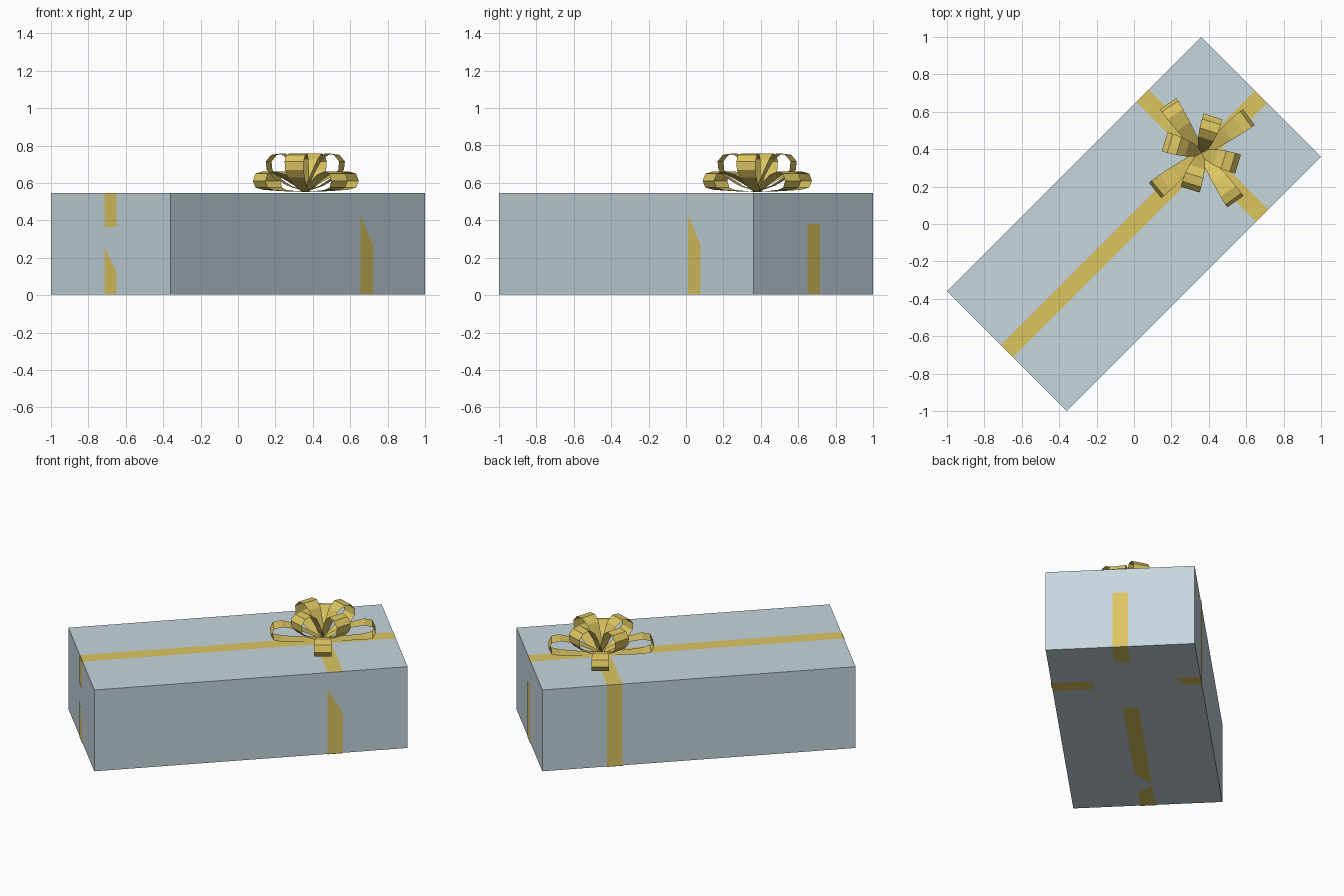
import bpy, math
from mathutils import Vector

if "Cube" in bpy.data.objects:
    bpy.data.objects.remove(bpy.data.objects["Cube"])

TURN = math.radians(45)          # the whole present sits diagonally
L, W, Z0, Z1 = 0.961, 0.452, 0.004, 0.546   # half length, half width, bottom, top
E = 0.003                        # ribbon offset from the paper
H = 0.047                        # half ribbon width
C = 0.517                        # where the cross ribbon sits along the box


def material(name, rgb):
    m = bpy.data.materials.new(name)
    m.diffuse_color = (*rgb, 1)
    m.use_nodes = True
    m.node_tree.nodes["Principled BSDF"].inputs["Base Color"].default_value = m.diffuse_color
    return m


paper = material("pale blue paper", (0.56, 0.68, 0.725))
gold = material("gold ribbon", (0.72, 0.56, 0.12))


def mesh_object(name, verts, faces, mat, turn=TURN):
    me = bpy.data.meshes.new(name)
    me.from_pydata(verts, [], faces)
    me.materials.append(mat)
    ob = bpy.data.objects.new(name, me)
    bpy.context.collection.objects.link(ob)
    ob.rotation_euler.z = turn
    return ob


def plate(name, axis, side, pts):
    """Flat ribbon piece on one box face; pts are the two other coordinates."""
    level = {0: side * (L + E), 1: side * (W + E), 2: Z1 + E if side > 0 else Z0 - E}[axis]
    vs = []
    for p in pts:
        q = list(p)
        q.insert(axis, level)
        vs.append(Vector(q))
    n = (vs[1] - vs[0]).cross(vs[2] - vs[0])
    if n[axis] * side < 0:
        vs.reverse()
    mesh_object(name, vs, [list(range(len(vs)))], gold)


def rect(a0, a1, b0, b1):
    return [(a0, b0), (a1, b0), (a1, b1), (a0, b1)]


# Box
bv = [(x, y, z) for z in (Z0, Z1) for x, y in ((-L, -W), (L, -W), (L, W), (-L, W))]
mesh_object("box", bv, [(3, 2, 1, 0), (4, 5, 6, 7), (0, 1, 5, 4), (1, 2, 6, 5),
                        (2, 3, 7, 6), (3, 0, 4, 7)], paper)

# Ribbon on the top
plate("ribbon_top_long", 2, 1, rect(-L, L, -H, H))
plate("ribbon_top_cross", 2, 1, rect(C - H, C + H, -W, W))

# Ribbon on the four sides (partly tucked into the paper)
plate("ribbon_end_upper", 0, -1, rect(-H, H, 0.365, Z1))
plate("ribbon_end_lower", 0, -1, [(H, Z0), (-H, Z0), (-H, 0.12), (H, 0.26)])
plate("ribbon_far_end", 0, 1, rect(-H, H, Z0, 0.38))
plate("ribbon_front_side", 1, -1, [(C - H, Z0), (C + H, Z0), (C + H, 0.27), (C - H, 0.43)])
plate("ribbon_back_side", 1, 1, rect(C - H, C + H, Z0, Z1))

# Ribbon under the box
plate("ribbon_base_near", 2, -1, [(L, -H), (L, H), (0.77, H), (0.79, -H)])
plate("ribbon_base_middle", 2, -1, [(0.23, -H), (0.23, H), (-0.70, H), (-0.57, -H)])
plate("ribbon_base_far", 2, -1, [(-L, -H), (-L, H), (-0.72, H), (-0.80, -H)])
plate("ribbon_base_left", 2, -1, rect(C - H, C + H, -W, -0.20))
plate("ribbon_base_right", 2, -1, [(C - H, W), (C + H, W), (C + H, 0.29), (C - H, 0.36)])

# Bow loops: (distance out, height, half width) swept as a strip
low = [(0.0, 0.552, 0.022), (0.13, 0.556, 0.034), (0.25, 0.563, 0.047), (0.30, 0.575, 0.052),
       (0.318, 0.61, 0.053), (0.30, 0.65, 0.053), (0.25, 0.662, 0.050), (0.17, 0.645, 0.042),
       (0.08, 0.60, 0.030), (0.0, 0.557, 0.022)]
high = [(0.0, 0.555, 0.022), (0.09, 0.585, 0.034), (0.165, 0.63, 0.047), (0.20, 0.67, 0.052),
        (0.205, 0.715, 0.053), (0.175, 0.75, 0.053), (0.125, 0.757, 0.050), (0.08, 0.725, 0.043),
        (0.04, 0.65, 0.032), (0.0, 0.56, 0.022)]
cx, cy = 0.36, 0.38


def bow_loop(name, profile, degrees):
    a = math.radians(degrees)
    d, s = Vector((math.cos(a), math.sin(a), 0)), Vector((-math.sin(a), math.cos(a), 0))
    vs = []
    for r, z, w in profile:
        p = Vector((cx, cy, z)) + d * r
        vs += [p - s * w, p + s * w]
    fs = [(2 * i, 2 * i + 2, 2 * i + 3, 2 * i + 1) for i in range(len(profile) - 1)]
    ob = mesh_object(name, vs, fs, gold, 0)
    for f in ob.data.polygons:
        f.use_smooth = False
    ob.data.flip_normals() if ob.data.polygons[4].normal.dot(d) < 0 else None


for i, deg in enumerate((37, 124, 219, 305)):
    bow_loop(f"bow_lower_loop_{i + 1}", low, deg)
for i, deg in enumerate((72, 163, 253, 343)):
    bow_loop(f"bow_upper_loop_{i + 1}", high, deg)
